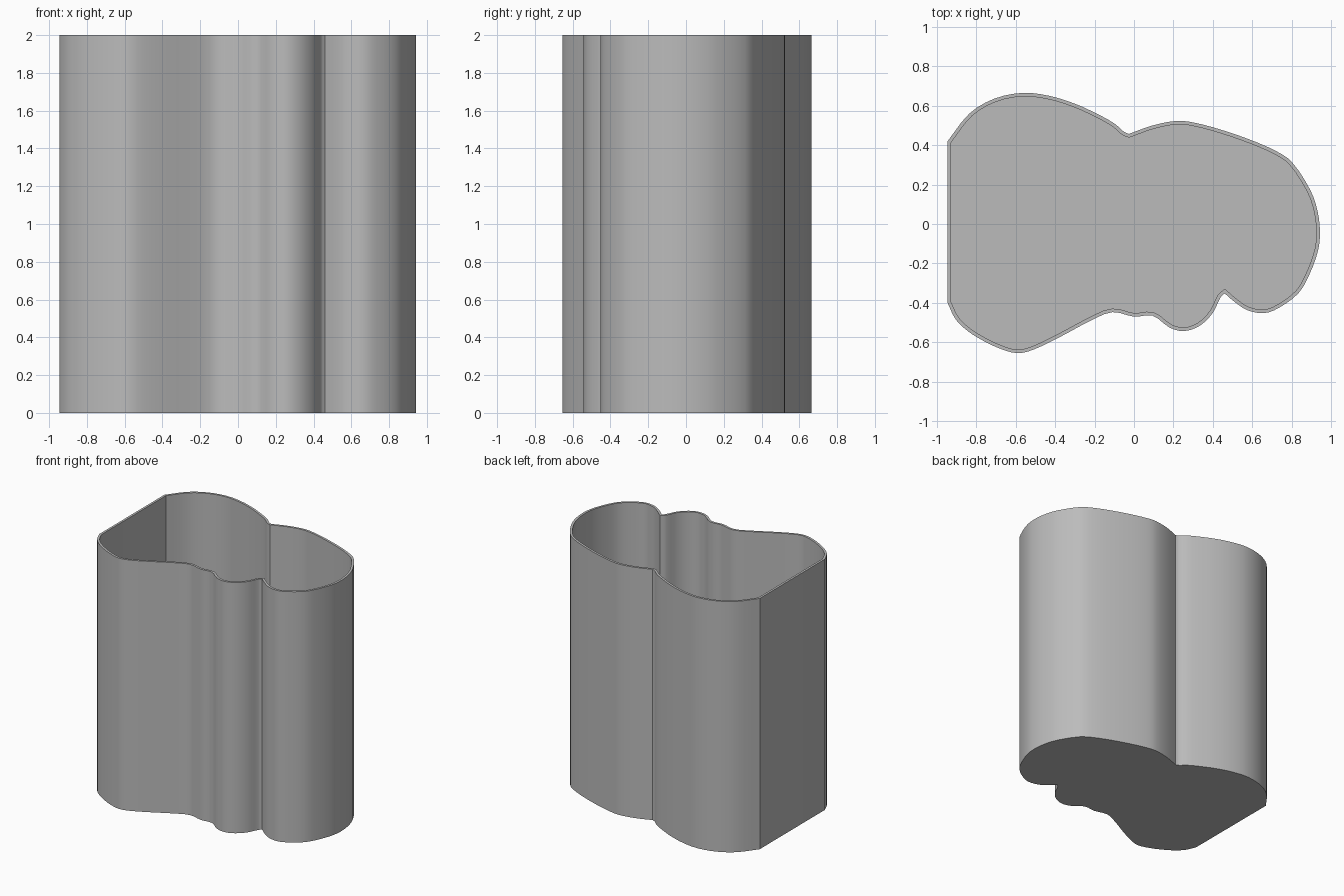
import bpy
import bmesh
import math
from mathutils import Vector

HEIGHT = 2.0
WALL = 0.018
FLOOR = 0.02
STEPS = 3

# Outline lobes, clockwise from the flat wall; each lobe meets the next at a crease
BACK_LOBE = [(-.945, .42), (-.835, .56), (-.71, .635), (-.565, .665), (-.43, .65),
             (-.30, .61), (-.19, .56), (-.10, .51), (-.05, .467), (-.025, .457)]
SIDE_LOBE = [(-.025, .457), (.095, .50), (.22, .523), (.31, .513), (.445, .477),
             (.595, .425), (.72, .37), (.80, .315), (.895, .17), (.932, .06),
             (.943, -.05), (.932, -.14), (.89, -.255), (.835, -.35), (.735, -.425),
             (.66, -.452), (.575, -.437), (.51, -.395), (.46, -.352)]
FRONT_LOBES = [(.46, -.352), (.44, -.37), (.40, -.45), (.335, -.515), (.255, -.543),
               (.18, -.525), (.095, -.465), (0, -.47), (-.11, -.447), (-.225, -.493),
               (-.37, -.57), (-.505, -.635), (-.59, -.655), (-.685, -.63),
               (-.795, -.575), (-.865, -.525), (-.91, -.475), (-.945, -.40)]


def smooth_path(points):
    """Curve through the points, leaving out the last one."""
    pts = [Vector(p) for p in points]
    pts = [2 * pts[0] - pts[1]] + pts + [2 * pts[-1] - pts[-2]]
    path = []
    for a, b, c, d in zip(pts, pts[1:], pts[2:], pts[3:]):
        # tangents scaled to the span keep uneven spacing from overshooting
        span = (c - b).length
        start = (c - a).normalized() * span
        end = (d - b).normalized() * span
        for i in range(STEPS):
            t = i / STEPS
            s = 1 - t
            path.append(b * (s * s * (1 + 2 * t)) + c * (t * t * (3 - 2 * t))
                        + start * (t * s * s) - end * (t * t * s))
    return path


def inset(path, amount):
    """Mitred inward offset of a clockwise outline."""
    result = []
    for i, p in enumerate(path):
        before = (p - path[i - 1]).normalized()
        after = (path[(i + 1) % len(path)] - p).normalized()
        n1 = Vector((before.y, -before.x))
        n2 = Vector((after.y, -after.x))
        mitre = (n1 + n2).normalized()
        result.append(p + mitre * amount / max(mitre.dot(n1), 0.5))
    return result


def add_ring(bm, path, z):
    return [bm.verts.new((p.x, p.y, z)) for p in path]


def bridge(bm, lower, upper):
    for i in range(len(lower)):
        bm.faces.new((lower[i - 1], lower[i], upper[i], upper[i - 1]))


cube = bpy.data.objects.get("Cube")
if cube:
    bpy.data.objects.remove(cube, do_unlink=True)

# Plain grey material
grey = bpy.data.materials.new("plain grey")
grey.use_nodes = True
color = (0.5, 0.5, 0.5, 1)
grey.diffuse_color = color
grey.node_tree.nodes["Principled BSDF"].inputs["Base Color"].default_value = color

# Open container: outer wall, rim, inner wall and floor
outer = smooth_path(BACK_LOBE) + smooth_path(SIDE_LOBE) + smooth_path(FRONT_LOBES)
outer.append(Vector(FRONT_LOBES[-1]))
inner = inset(outer, WALL)

bm = bmesh.new()
rings = [add_ring(bm, outer, 0), add_ring(bm, outer, HEIGHT),
         add_ring(bm, inner, HEIGHT), add_ring(bm, inner, FLOOR)]
for lower, upper in zip(rings, rings[1:]):
    bridge(bm, lower, upper)
bm.faces.new(rings[0])
bm.faces.new(rings[-1])
bmesh.ops.recalc_face_normals(bm, faces=bm.faces)

mesh = bpy.data.meshes.new("container")
bm.to_mesh(mesh)
bm.free()
mesh.materials.append(grey)
container = bpy.data.objects.new("container", mesh)
bpy.context.collection.objects.link(container)

bpy.context.view_layer.objects.active = container
container.select_set(True)
bpy.ops.object.shade_smooth_by_angle(angle=math.radians(30))
